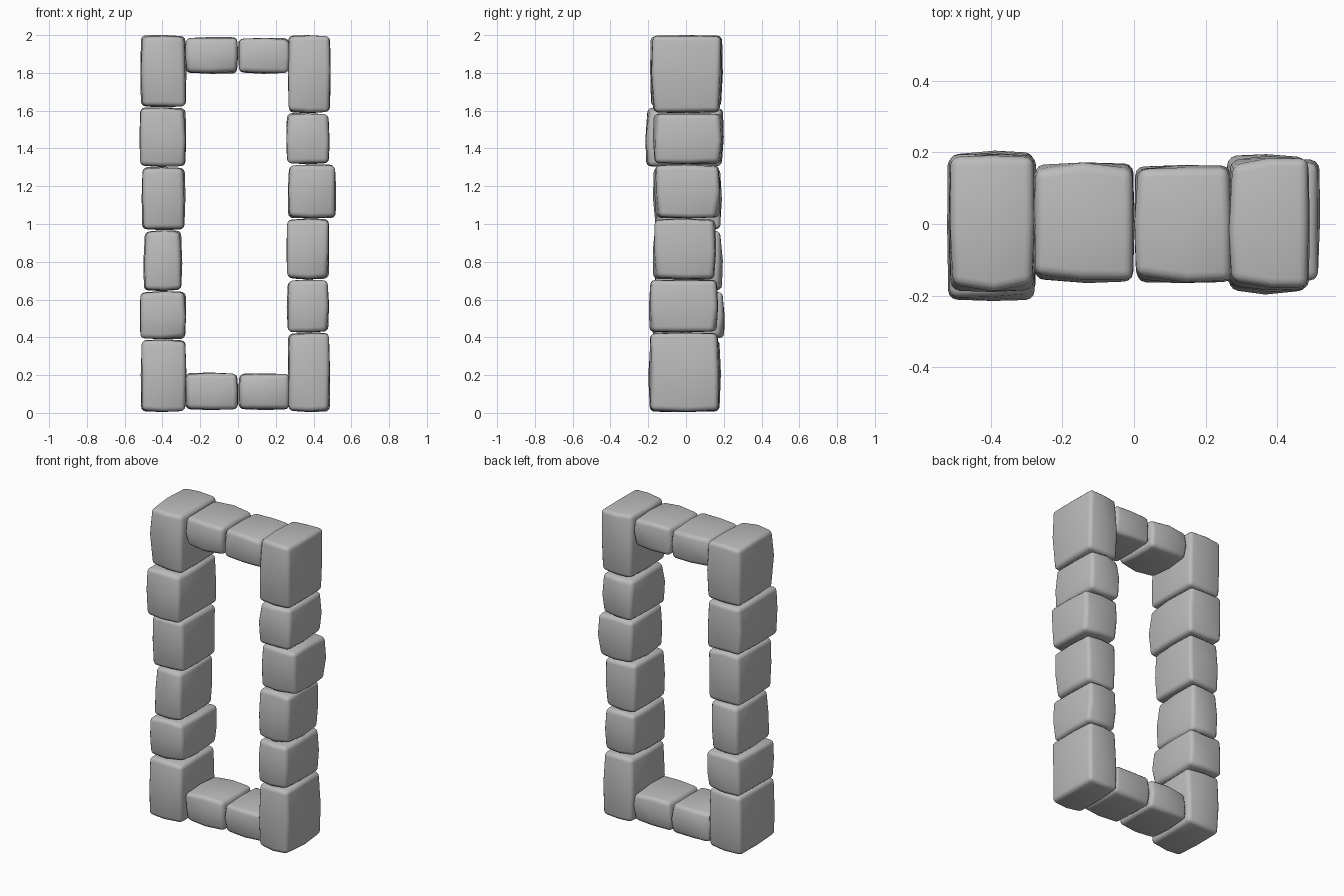
import bpy, bmesh, random
from math import radians
from mathutils import Vector

random.seed(7)
if "Cube" in bpy.data.objects:
    bpy.data.objects.remove(bpy.data.objects["Cube"], do_unlink=True)

stone = bpy.data.materials.new("grey_stone")
stone.use_nodes = True
COLOUR = (0.5, 0.5, 0.5, 1)
stone.diffuse_color = COLOUR
stone.node_tree.nodes["Principled BSDF"].inputs["Base Color"].default_value = COLOUR
stone.node_tree.nodes["Principled BSDF"].inputs["Roughness"].default_value = 0.8


def block(name, x0, x1, y0, y1, z0, z1):
    """Worn stone: crowned faces, uneven corners, softened edges."""
    low, high = Vector((x0, y0, z0)), Vector((x1, y1, z1))
    centre, half = (low + high) / 2, (high - low) / 2
    bm = bmesh.new()
    bmesh.ops.create_cube(bm, size=2)
    bmesh.ops.subdivide_edges(bm, edges=bm.edges[:], cuts=1, use_grid_fill=True)
    for v in bm.verts:
        extremes = sum(abs(c) > 0.5 for c in v.co)
        for i in range(3):
            side = v.co[i]
            if abs(side) < 0.5:
                v.co[i] = centre[i] + random.uniform(-0.1, 0.1) * half[i]
                continue
            # faces reach the full size; edges and corners are worn back
            wear = (0, 0.005, 0.009)[extremes - 1] * random.uniform(0.3, 1.6)
            if i == 1:
                wear *= 2
            v.co[i] = centre[i] + side * (half[i] - wear)
    bm.normal_update()
    sharp = [e for e in bm.edges if e.calc_face_angle(0) > radians(45)]
    bmesh.ops.bevel(bm, geom=sharp, offset=0.024, segments=3, profile=0.5,
                    affect='EDGES', clamp_overlap=True)
    bmesh.ops.recalc_face_normals(bm, faces=bm.faces[:])
    for f in bm.faces:
        f.smooth = True
    mesh = bpy.data.meshes.new(name)
    bm.to_mesh(mesh)
    bm.free()
    mesh.materials.append(stone)
    obj = bpy.data.objects.new(name, mesh)
    bpy.context.collection.objects.link(obj)


# Side columns, bottom to top: x range, y range, top height
columns = {
    "right": [(-.515, -.273, -.20, .185, .39), (-.52, -.275, -.18, .205, .645),
              (-.50, -.295, -.17, .195, .967), (-.51, -.278, -.175, .19, 1.302),
              (-.522, -.275, -.215, .20, 1.618), (-.517, -.273, -.19, .195, 2)],
    "left": [(.264, .488, -.195, .18, .425), (.258, .482, -.197, .17, .706),
             (.256, .483, -.175, .16, 1.03), (.264, .52, -.168, .18, 1.316),
             (.256, .485, -.175, .195, 1.587), (.264, .491, -.185, .19, 2)],
}
for side, stones in columns.items():
    z = 0.005
    for i, (x0, x1, y0, y1, top) in enumerate(stones):
        block(f"{side}_column_stone_{i + 1}", x0, x1, y0, y1, z, top)
        z = top

# Lintel and sill, two stones each
for name, z0, z1 in (("lintel", 1.795, 1.99), ("sill", 0.015, 0.213)):
    block(f"{name}_right_stone", -.28, .001, -.165, .172, z0, z1)
    block(f"{name}_left_stone", .001, .275, -.165, .165, z0, z1 - .004)
